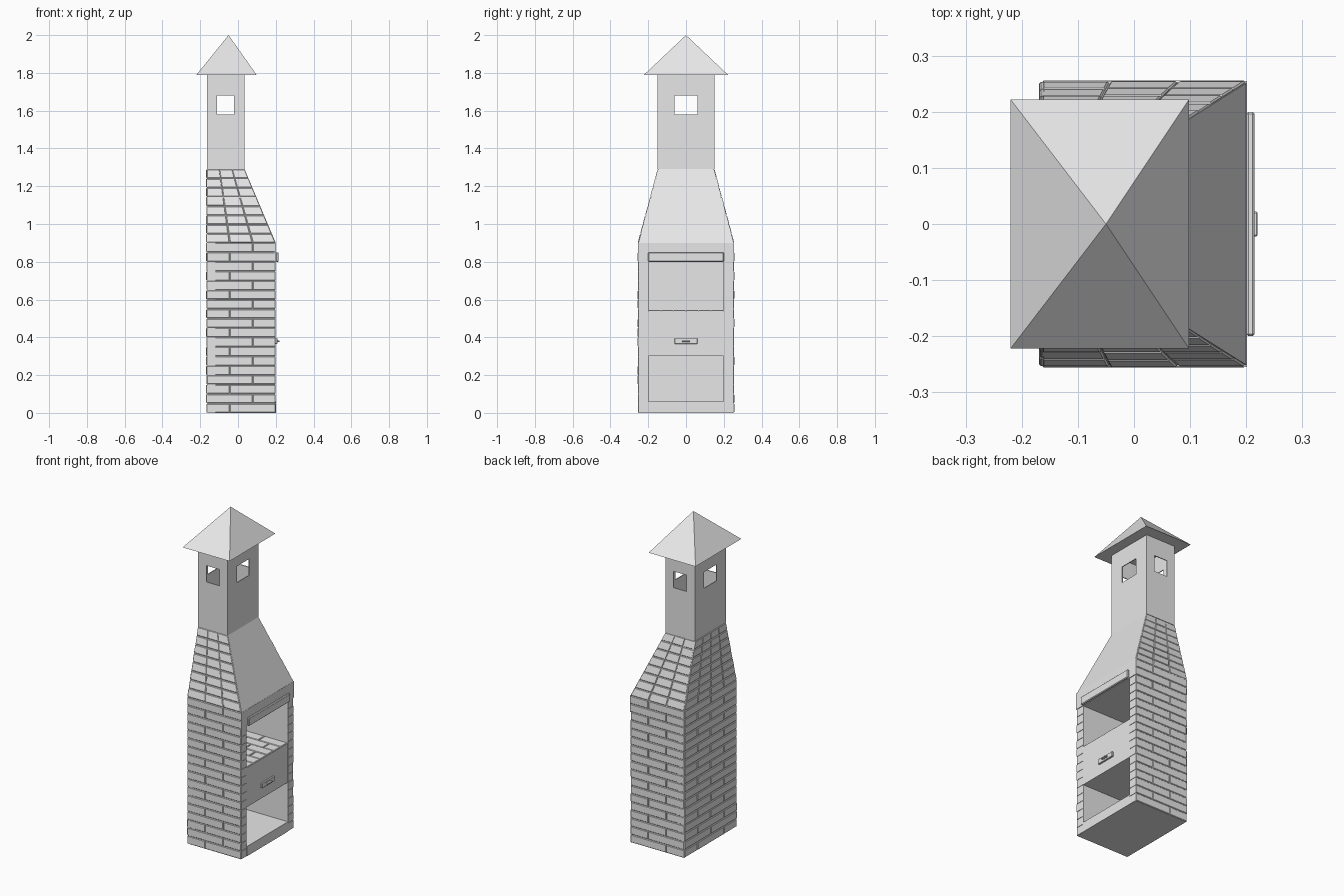
import bpy, bmesh, random
from mathutils import Vector

if "Cube" in bpy.data.objects:
    bpy.data.objects.remove(bpy.data.objects["Cube"])

random.seed(4)
stone = bpy.data.materials.new("plain_light_grey")
stone.diffuse_color = (0.8, 0.8, 0.8, 1)
stone.use_nodes = True
stone.node_tree.nodes["Principled BSDF"].inputs["Base Color"].default_value = stone.diffuse_color


def finish(name, bm):
    me = bpy.data.meshes.new(name)
    bm.to_mesh(me)
    bm.free()
    me.materials.append(stone)
    ob = bpy.data.objects.new(name, me)
    bpy.context.collection.objects.link(ob)
    return ob


def loft(bm, rings):
    """Closed solid through rings of four points."""
    vs = [[bm.verts.new(p) for p in r] for r in rings]
    faces = [bm.faces.new(vs[0][::-1]), bm.faces.new(vs[-1])]
    for a, b in zip(vs, vs[1:]):
        for i in range(4):
            j = (i + 1) % 4
            faces.append(bm.faces.new((a[i], a[j], b[j], b[i])))
    bmesh.ops.recalc_face_normals(bm, faces=faces)


def rect(x0, x1, y0, y1, z):
    return [(x0, y0, z), (x1, y0, z), (x1, y1, z), (x0, y1, z)]


def frustum(name, low, high):
    bm = bmesh.new()
    loft(bm, [rect(*low), rect(*high)])
    return finish(name, bm)


def box(name, x0, x1, y0, y1, z0, z1, bevel=0):
    ob = frustum(name, (x0, x1, y0, y1, z0), (x0, x1, y0, y1, z1))
    if bevel:
        m = ob.modifiers.new("bevel", 'BEVEL')
        m.width, m.segments = bevel, 1
    return ob


def brick_wall(name, corners, rows, cols, patterns, depth, gap=0.0015, cham=0.003):
    """Chamfered bricks on a quad; patterns give brick lengths per row, in columns."""
    bl, br, tr, tl = [Vector(c) for c in corners]
    n = (br - bl).cross(tl - bl).normalized()
    w, h = (br - bl).length, (tl - bl).length

    def ring(u0, u1, v0, v1, inset, out):
        du, dv = inset / w, inset / h
        pts = []
        for u, v in ((u0 + du, v0 + dv), (u1 - du, v0 + dv),
                     (u1 - du, v1 - dv), (u0 + du, v1 - dv)):
            pts.append(bl.lerp(br, u).lerp(tl.lerp(tr, u), v) + n * out)
        return pts

    bm = bmesh.new()
    for r in range(rows):
        c = 0
        for length in patterns[r % len(patterns)]:
            q = (c / cols, (c + length) / cols, r / rows, (r + 1) / rows)
            out = random.uniform(-0.001, 0.001)
            loft(bm, [ring(*q, gap, -depth), ring(*q, gap, out - cham),
                      ring(*q, gap + cham, out)])
            c += length
    return finish(name, bm)


# Main dimensions
X0, X1, Y, ZB = -0.165, 0.20, 0.255, 0.90      # body
TX, TY, ZT = 0.035, 0.15, 1.29                 # top of the hood

# Brick body: two sides and the closed back
side = [(1, 2), (2, 1)]
wide = [(1, 2, 1), (2, 2)]
brick_wall("front_bricks", [(X0, -Y, 0), (X1, -Y, 0), (X1, -Y, ZB), (X0, -Y, ZB)],
           18, 3, side, 0.055)
brick_wall("rear_bricks", [(X1, Y, 0), (X0, Y, 0), (X0, Y, ZB), (X1, Y, ZB)],
           18, 3, [p[::-1] for p in side], 0.055)
XL = X0 - 0.003
brick_wall("left_bricks", [(XL, Y, 0), (XL, -Y, 0), (XL, -Y, ZB), (XL, Y, ZB)],
           18, 4, wide, 0.05)

# Mortar cores and inner faces
for s, nm in ((-1, "front"), (1, "rear")):
    a, b = sorted((s * 0.198, s * 0.251))
    box(nm + "_wall_core", X0 + 0.004, X1 - 0.004, a, b, 0, ZB)
box("left_wall_core", X0 + 0.003, -0.11, -0.2, 0.2, 0, ZB)
box("base_slab", -0.12, X1, -0.2, 0.2, 0, 0.06)
box("firebox_ceiling", -0.12, X1 - 0.002, -0.2, 0.2, 0.80, ZB)
box("beam_face", X1 - 0.006, X1 + 0.001, -Y, Y, 0.80, ZB)
box("mantel_strip", X1, 0.215, -0.2, 0.2, 0.80, 0.85, 0.004)

# Hearth drawer with brick floor and handle
box("hearth_drawer", -0.12, X1 - 0.002, -0.199, 0.199, 0.30, 0.54)
brick_wall("hearth_floor_bricks",
           [(-0.11, -0.198, 0.545), (0.198, -0.198, 0.545),
            (0.198, 0.198, 0.545), (-0.11, 0.198, 0.545)],
           6, 4, wide, 0.01)
box("handle_plate", X1 - 0.004, 0.208, -0.06, 0.06, 0.365, 0.395, 0.002)
box("handle_grip", 0.206, 0.22, -0.022, 0.022, 0.376, 0.384, 0.002)

# Tapered hood: smooth slope towards the opening, bricks on the other sides
frustum("hood_core", (X0 + 0.003, X1, -Y + 0.004, Y - 0.004, ZB),
        (X0 + 0.003, TX, -TY + 0.003, TY - 0.003, ZT))
brick_wall("hood_front_bricks", [(X0, -Y, ZB), (X1, -Y, ZB), (TX, -TY, ZT), (X0, -TY, ZT)],
           8, 3, [(1, 1, 1)], 0.008)
brick_wall("hood_rear_bricks", [(X1, Y, ZB), (X0, Y, ZB), (X0, TY, ZT), (TX, TY, ZT)],
           8, 3, [(1, 1, 1)], 0.008)
brick_wall("hood_left_bricks", [(XL, Y, ZB), (XL, -Y, ZB), (XL, -TY, ZT), (XL, TY, ZT)],
           8, 4, [(1, 1, 1, 1)], 0.008)

# Hollow chimney with a window on each side
bm = bmesh.new()
xs, ys, zs = [X0, -0.11, -0.02, TX], [-TY, -0.06, 0.06, TY], [ZT, 1.58, 1.68, 1.79]
for path in ([(x, -TY) for x in xs], [(TX, y) for y in ys],
             [(x, TY) for x in xs[::-1]], [(X0, y) for y in ys[::-1]]):
    for i in range(3):
        for k in range(3):
            if (i, k) != (1, 1):
                a, b = path[i], path[i + 1]
                bm.faces.new([bm.verts.new(p) for p in (
                    (*a, zs[k]), (*b, zs[k]), (*b, zs[k + 1]), (*a, zs[k + 1]))])
bmesh.ops.remove_doubles(bm, verts=bm.verts, dist=1e-5)
chimney = finish("chimney", bm)
m = chimney.modifiers.new("thickness", 'SOLIDIFY')
m.thickness, m.offset = 0.005, -1

# Pyramid cap
bm = bmesh.new()
base = [bm.verts.new(p) for p in rect(-0.22, 0.098, -0.222, 0.222, 1.79)]
apex = bm.verts.new((-0.05, 0, 2.0))
bm.faces.new(base[::-1])
for i in range(4):
    bm.faces.new((base[i], base[(i + 1) % 4], apex))
finish("chimney_cap", bm)
